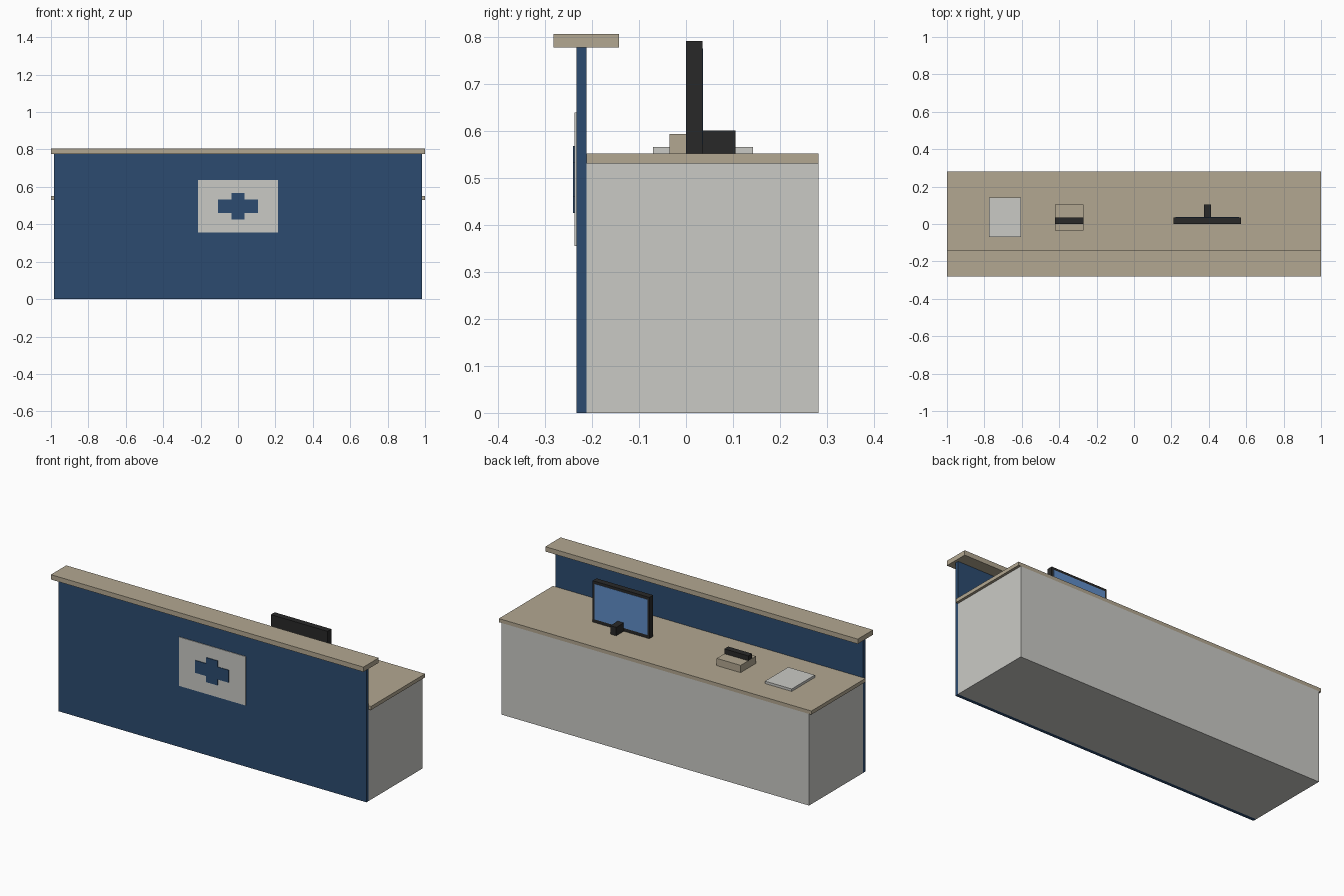
import bpy
import bmesh

cube = bpy.data.objects.get("Cube")
if cube:
    bpy.data.objects.remove(cube, do_unlink=True)


def material(name, r, g, b):
    m = bpy.data.materials.new(name)
    m.use_nodes = True
    m.diffuse_color = (r, g, b, 1)
    m.node_tree.nodes["Principled BSDF"].inputs["Base Color"].default_value = (r, g, b, 1)
    return m


navy = material("navy_blue", 0.025, 0.07, 0.16)
pale = material("pale_grey", 0.59, 0.59, 0.56)
tan = material("tan_laminate", 0.45, 0.39, 0.285)
black = material("soft_black", 0.022, 0.022, 0.022)
glow = material("screen_blue", 0.115, 0.27, 0.58)


def finish(name, bm, mat):
    bmesh.ops.recalc_face_normals(bm, faces=bm.faces)
    mesh = bpy.data.meshes.new(name)
    bm.to_mesh(mesh)
    bm.free()
    mesh.materials.append(mat)
    obj = bpy.data.objects.new(name, mesh)
    bpy.context.collection.objects.link(obj)
    return obj


def box(name, mat, xs, ys, zs):
    """Box spanning the given (low, high) range on each axis."""
    bm = bmesh.new()
    bmesh.ops.create_cube(bm, size=1)
    for v in bm.verts:
        v.co = [lo + (c + 0.5) * (hi - lo) for c, (lo, hi) in zip(v.co, (xs, ys, zs))]
    return finish(name, bm, mat)


# Desk carcass, work surface, front panel and raised ledge
DESK = 0.551
PANEL = -0.233
half = (-0.985, 0.985)
full = (-1, 1)
box("desk_body", pale, half, (-0.212, 0.282), (0, 0.53))
box("work_surface", tan, full, (-0.212, 0.282), (0.53, DESK))
box("front_panel", navy, half, (PANEL, -0.212), (0, 0.777))
box("raised_ledge", tan, full, (-0.282, -0.142), (0.777, 0.805))

# Sign plate with a cross on the front panel
box("sign_plate", pale, (-0.213, 0.213), (-0.2365, PANEL), (0.355, 0.638))


def cross(name, mat, center, length, height, arm, y_back, y_front):
    a, b = length / 2, height / 2
    quarter = [(a, arm), (arm, arm), (arm, b)]
    pts = quarter + [(-x, z) for x, z in reversed(quarter)]
    pts += [(-x, -z) for x, z in quarter] + [(x, -z) for x, z in reversed(quarter)]
    bm = bmesh.new()
    face = bm.faces.new([bm.verts.new((x, y_back, center + z)) for x, z in pts])
    ext = bmesh.ops.extrude_face_region(bm, geom=[face], use_keep_orig=True)
    for v in ext["geom"]:
        if isinstance(v, bmesh.types.BMVert):
            v.co.y = y_front
    return finish(name, bm, mat)


cross("sign_cross", navy, 0.496, 0.213, 0.142, 0.036, -0.2365, -0.24)

# Monitor facing the staff side
box("monitor", black, (0.21, 0.573), (0, 0.035), (DESK, 0.79))
box("monitor_screen", glow, (0.222, 0.561), (0.035, 0.0365), (0.57, 0.775))
box("monitor_stand", black, (0.373, 0.411), (0.035, 0.105), (DESK, 0.6))

# Desk telephone
box("phone_base", tan, (-0.423, -0.27), (-0.035, 0.105), (DESK, 0.593))
box("phone_handset", black, (-0.423, -0.27), (0, 0.035), (0.593, 0.621))

# Paper pad
box("paper_pad", pale, (-0.776, -0.605), (-0.07, 0.142), (DESK, 0.565))
